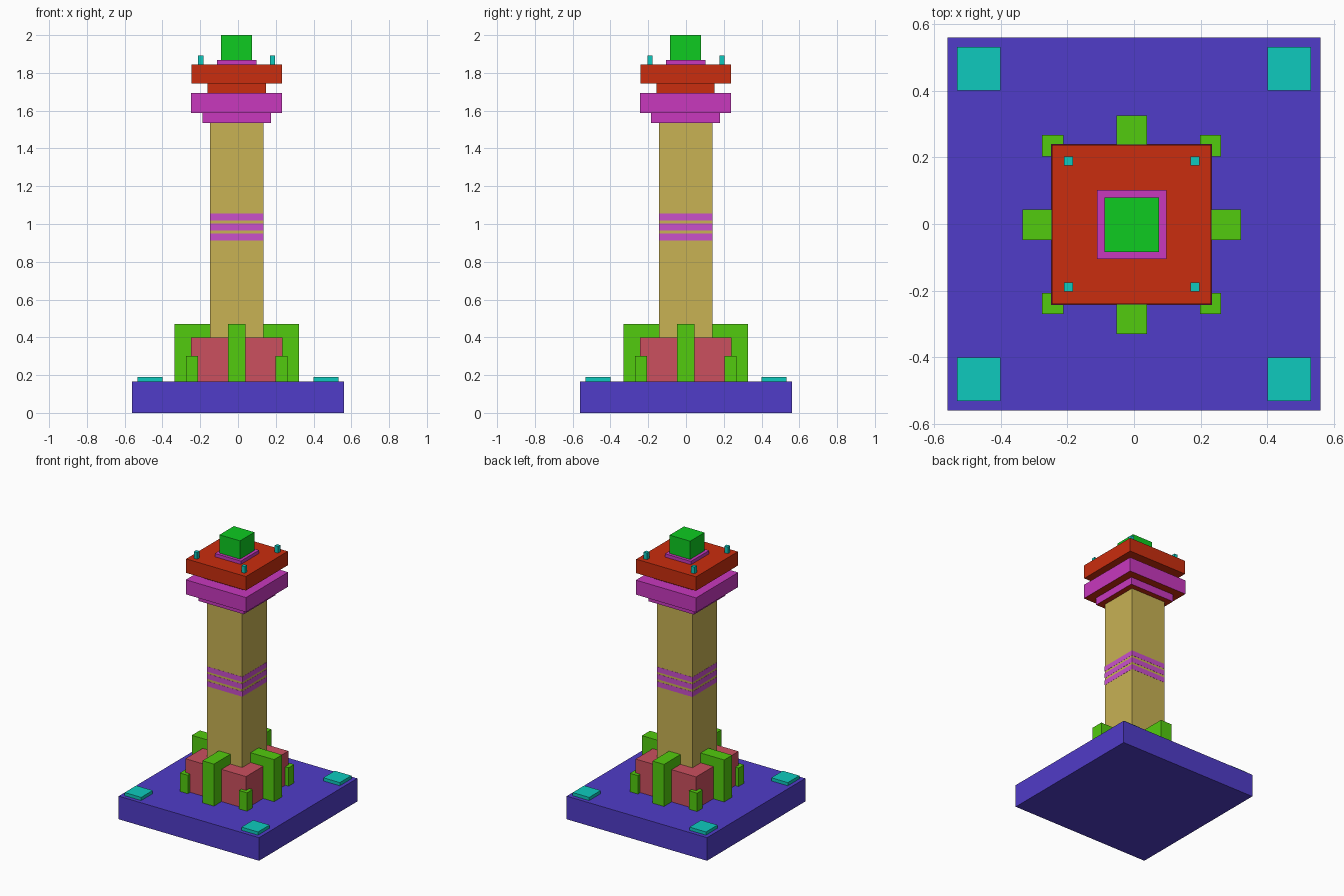
import bpy

if "Cube" in bpy.data.objects:
    bpy.data.objects.remove(bpy.data.objects["Cube"])

CX, CY = -0.007, -0.002  # tower axis, slightly off the plinth centre


def material(name, *rgb):
    """Material from an sRGB colour (0-255), stored as linear values."""
    m = bpy.data.materials.new(name)
    lin = [((c / 255 + 0.055) / 1.055) ** 2.4 if c > 10 else c / 255 / 12.92 for c in rgb]
    m.diffuse_color = (*lin, 1)
    m.use_nodes = True
    m.node_tree.nodes["Principled BSDF"].inputs["Base Color"].default_value = m.diffuse_color
    return m


BLUE = material("blue", 80, 60, 200)
CYAN = material("cyan", 14, 202, 190)
GREEN = material("leaf_green", 82, 203, 14)
PINK = material("rose", 203, 80, 95)
SAND = material("sand", 200, 178, 84)
MAGENTA = material("magenta", 200, 56, 190)
VIOLET = material("band_violet", 202, 80, 203)
RED = material("red", 202, 45, 14)
EMERALD = material("emerald", 14, 203, 33)


def box(name, mat, cx, cy, hx, hy, z0, z1, under=None):
    """Box from its plan centre, half sizes and height range."""
    bpy.ops.mesh.primitive_cube_add(size=1, location=(cx, cy, (z0 + z1) / 2))
    ob = bpy.context.object
    ob.name = name
    ob.scale = (2 * hx, 2 * hy, z1 - z0)
    bpy.ops.object.transform_apply(location=False, rotation=False, scale=True)
    ob.data.materials.append(mat)
    if under:  # differently coloured underside
        ob.data.materials.append(under)
        for p in ob.data.polygons:
            p.material_index = int(p.normal.z < -0.5)
    return ob


def tier(name, mat, half, z0, z1, under=None):
    return box(name, mat, CX, CY, half, half, z0, z1, under)


def corners(name, mat, cx, cy, d, half, z0, z1):
    """Four boxes at the corners of a square."""
    for sx in (-1, 1):
        for sy in (-1, 1):
            box(name, mat, cx + sx * d, cy + sy * d, half, half, z0, z1)


# Plinth with corner pads
box("plinth", BLUE, 0, 0, 0.561, 0.561, 0, 0.167)
corners("corner_pad", CYAN, 0, 0, 0.467, 0.066, 0.167, 0.19)

# Pedestal, its corner posts and the four buttresses
tier("pedestal", PINK, 0.242, 0.167, 0.40)
corners("pedestal_post", GREEN, CX, CY, 0.237, 0.032, 0.167, 0.30)
inner, outer = 0.135, 0.329
mid, reach = (inner + outer) / 2, (outer - inner) / 2
for s in (-1, 1):
    box("side_buttress", GREEN, CX + s * mid, CY, reach, 0.046, 0.167, 0.471)
    box("face_buttress", GREEN, CX, CY + s * mid, 0.046, reach, 0.167, 0.471)

# Shaft with three painted bands
tier("shaft", SAND, 0.141, 0.40, 1.534)
for z in (0.931, 0.985, 1.037):
    tier("shaft_band", VIOLET, 0.142, z - 0.0185, z + 0.0185)

# Stacked head
tier("lower_collar", MAGENTA, 0.182, 1.534, 1.588, RED)
tier("upper_collar", MAGENTA, 0.2405, 1.588, 1.693, RED)
tier("neck", RED, 0.154, 1.693, 1.743)
tier("gallery", RED, 0.239, 1.743, 1.844)
corners("gallery_post", CYAN, CX, CY + 0.002, 0.19, 0.0135, 1.844, 1.892)
tier("lantern_base", MAGENTA, 0.104, 1.844, 1.868)
tier("lantern", EMERALD, 0.082, 1.868, 2.0)
